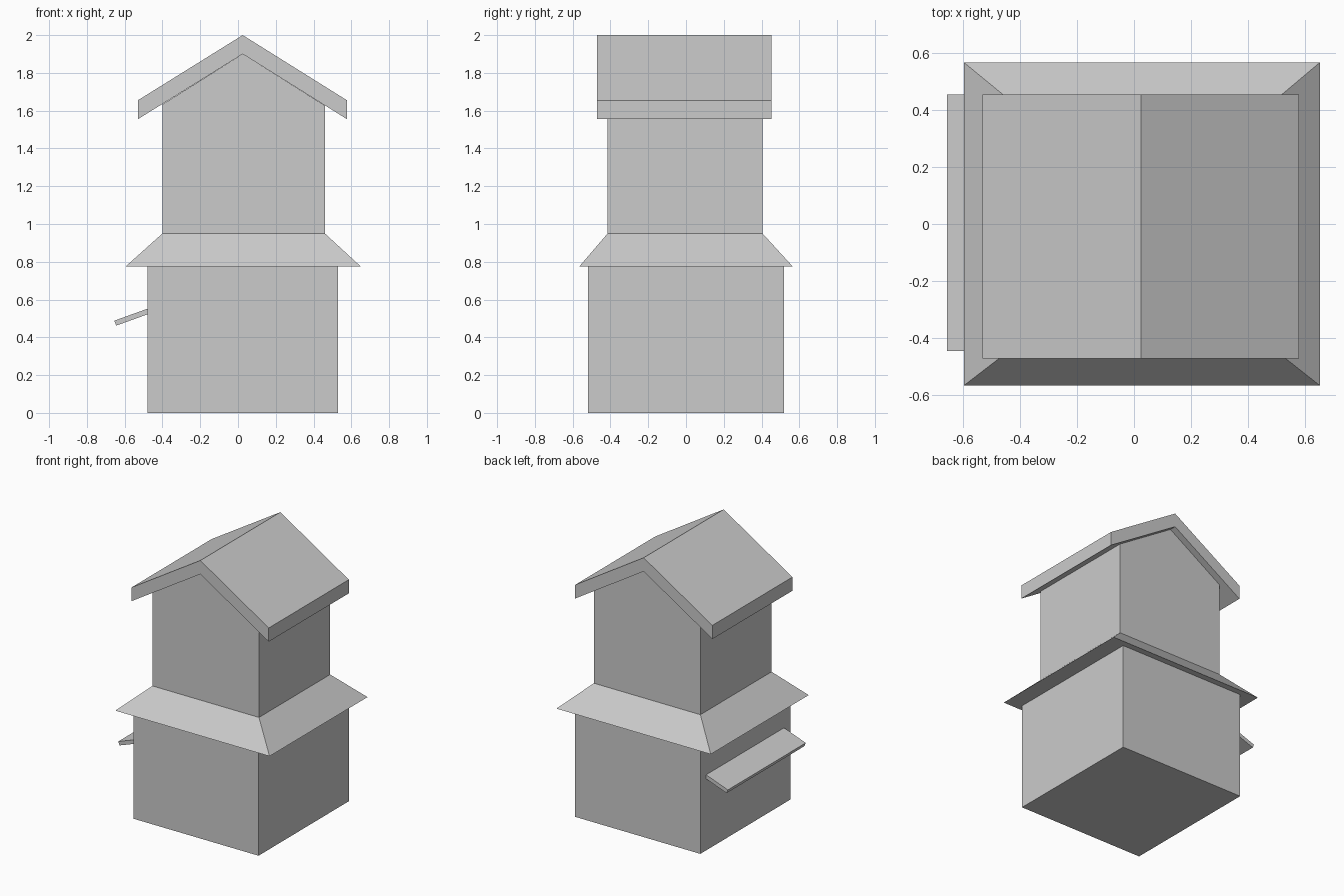
import bpy
import bmesh
from mathutils import Vector

cube = bpy.data.objects.get("Cube")
if cube:
    bpy.data.objects.remove(cube, do_unlink=True)

# One plain grey for the whole building
grey = bpy.data.materials.new("plain_grey")
grey.use_nodes = True
color = (0.6, 0.6, 0.6, 1)
grey.diffuse_color = color
grey.node_tree.nodes["Principled BSDF"].inputs["Base Color"].default_value = color


def loft(name, start, end):
    """Solid between two matching outlines, closed at both ends."""
    bm = bmesh.new()
    a = [bm.verts.new(p) for p in start]
    b = [bm.verts.new(p) for p in end]
    bm.faces.new(a)
    bm.faces.new(b)
    for i in range(len(a)):
        j = (i + 1) % len(a)
        bm.faces.new((a[i], a[j], b[j], b[i]))
    bmesh.ops.recalc_face_normals(bm, faces=bm.faces)
    mesh = bpy.data.meshes.new(name)
    bm.to_mesh(mesh)
    bm.free()
    mesh.materials.append(grey)
    obj = bpy.data.objects.new(name, mesh)
    bpy.context.collection.objects.link(obj)
    return obj


def rectangle(x0, x1, y0, y1, z):
    return [Vector(p) for p in ((x0, y0, z), (x1, y0, z), (x1, y1, z), (x0, y1, z))]


def extrude_profile(name, profile, y0, y1):
    """Extrude an (x, z) outline from front to back."""
    return loft(name, [(x, y0, z) for x, z in profile],
                [(x, y1, z) for x, z in profile])


# Ground floor
loft("lower_walls", rectangle(-0.48, 0.53, -0.52, 0.52, 0),
     rectangle(-0.48, 0.53, -0.52, 0.52, 0.775))

# Flared roof between the floors
loft("skirt_roof", rectangle(-0.595, 0.65, -0.565, 0.565, 0.775),
     rectangle(-0.40, 0.46, -0.415, 0.405, 0.95))

# Upper floor with gable ends tucked under the roof
ridge_x = 0.025
extrude_profile("upper_walls",
                [(-0.40, 0.95), (0.46, 0.95), (0.46, 1.627),
                 (ridge_x, 1.90), (-0.40, 1.633)], -0.415, 0.405)

# Folded slab roof
outer = [(-0.53, 1.655), (ridge_x, 2.0), (0.577, 1.655)]
inner = [(x, z - 0.1) for x, z in reversed(outer)]
extrude_profile("gable_roof", outer + inner, -0.47, 0.453)

# Sloping awning on the side wall
extrude_profile("side_awning",
                [(-0.47, 0.555), (-0.655, 0.488), (-0.645, 0.462), (-0.47, 0.525)],
                -0.445, 0.453)
